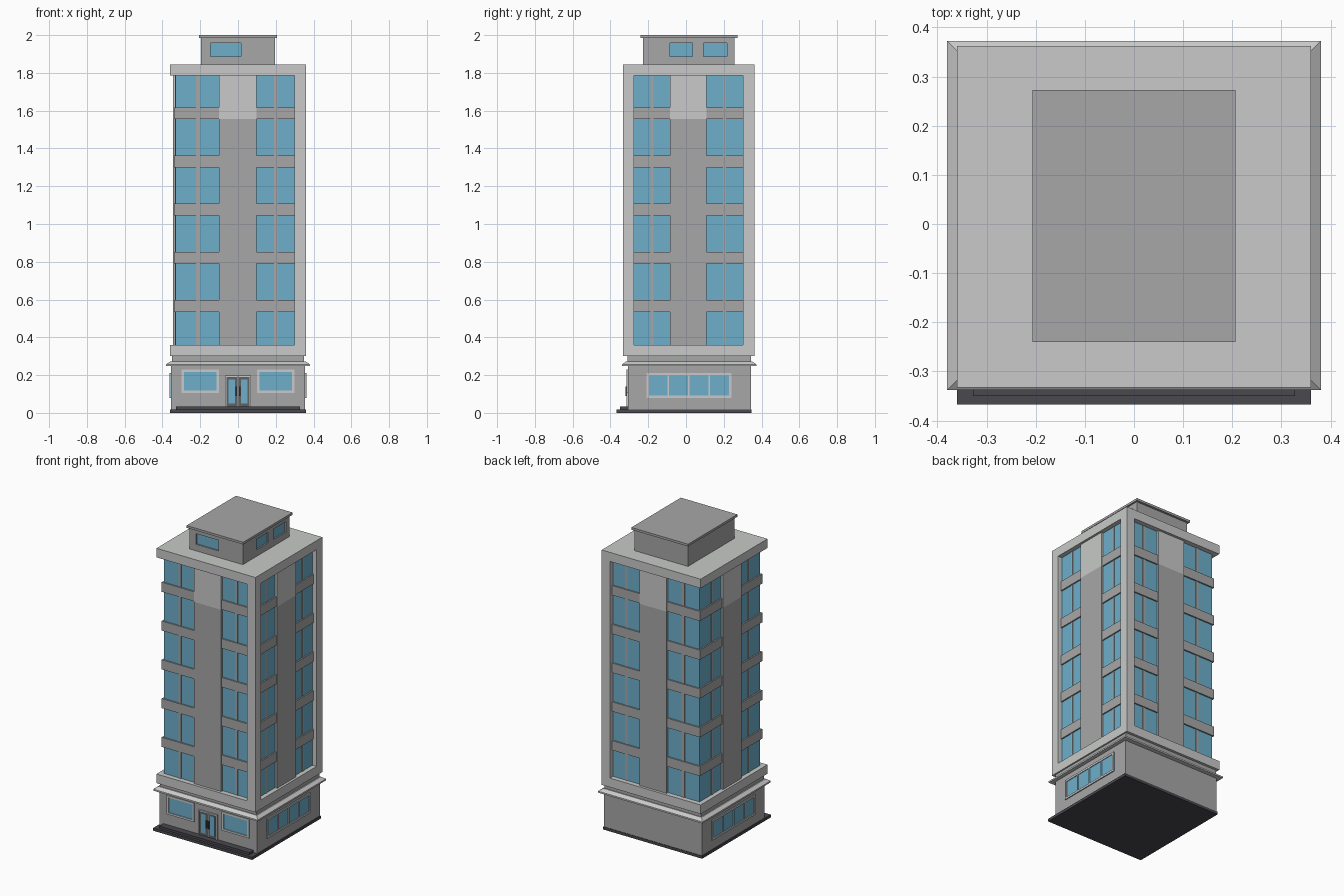
import bpy

cube = bpy.data.objects.get("Cube")
if cube:
    bpy.data.objects.remove(cube, do_unlink=True)


def material(name, r, g, b):
    m = bpy.data.materials.new(name)
    m.use_nodes = True
    m.diffuse_color = (r, g, b, 1)
    m.node_tree.nodes["Principled BSDF"].inputs["Base Color"].default_value = (r, g, b, 1)
    return m


LIGHT = material("light_concrete", 0.58, 0.59, 0.58)
GREY = material("grey_concrete", 0.38, 0.39, 0.38)
GLASS = material("blue_glass", 0.155, 0.43, 0.60)
DARK = material("dark_stone", 0.065, 0.065, 0.078)
METAL = material("door_metal", 0.12, 0.12, 0.13)


def box(name, x, y, z, mat, taper=0):
    """Box from (min, max) ranges; taper pulls the top edge inwards."""
    corners = []
    for k in (0, 1):
        t = taper * k
        x0, x1, y0, y1 = x[0] + t, x[1] - t, y[0] + t, y[1] - t
        corners += [(x0, y0, z[k]), (x1, y0, z[k]), (x1, y1, z[k]), (x0, y1, z[k])]
    sides = [(i, (i + 1) % 4, (i + 1) % 4 + 4, i + 4) for i in range(4)]
    mesh = bpy.data.meshes.new(name)
    mesh.from_pydata(corners, [], [(3, 2, 1, 0), (4, 5, 6, 7)] + sides)
    mesh.materials.append(mat)
    obj = bpy.data.objects.new(name, mesh)
    bpy.context.collection.objects.link(obj)
    return obj


def wall_box(name, side, wall, u, z, out, mat, back=0.004):
    """Box on a wall: side 'front' runs along x, 'left'/'right' along y."""
    if side == "front":
        return box(name, u, (wall - out, wall + back), z, mat)
    s = 1 if side == "left" else -1
    return box(name, sorted((s * (wall - back), s * (wall + out))), u, z, mat)


def framed_window(name, side, wall, u, z, panes=1):
    """Glass plate with a raised light frame and upright bars."""
    f = 0.013
    wall_box(name + "_glass", side, wall, u, z, 0.002, GLASS)
    for part, zz in (("sill", (z[0], z[0] + f)), ("head", (z[1] - f, z[1]))):
        wall_box(f"{name}_{part}", side, wall, u, zz, 0.007, LIGHT)
    step = (u[1] - u[0] - f) / panes
    for i in range(panes + 1):
        w = f if i in (0, panes) else f * 0.6
        c = u[0] + f / 2 + i * step
        wall_box(f"{name}_bar_{i}", side, wall, (c - w / 2, c + w / 2),
                 (z[0] + f, z[1] - f), 0.007, LIGHT)


# Plinth, entrance step and ground floor
box("plinth", (-0.36, 0.36), (-0.367, 0.346), (0, 0.018), DARK)
box("entrance_step", (-0.328, 0.328), (-0.35, -0.30), (0.018, 0.033), DARK)
box("ground_floor", (-0.355, 0.355), (-0.307, 0.343), (0.018, 0.25), GREY)
for s, u in (("right", (-0.30, -0.10)), ("left", (0.10, 0.30))):
    framed_window(f"shop_window_{s}", "front", -0.307, u, (0.105, 0.23))
for s in ("left", "right"):
    framed_window(f"side_window_{s}", s, 0.355, (-0.21, 0.24), (0.08, 0.212), 4)

# Double door
for s in (-1, 1):
    span = lambda a, b: sorted((s * a, s * b))
    side = "left" if s > 0 else "right"
    wall_box(f"door_frame_{side}", "front", -0.307, span(0.061, 0.068), (0.033, 0.197), 0.009, LIGHT)
    wall_box(f"door_leaf_{side}", "front", -0.307, span(0.002, 0.061), (0.033, 0.19), 0.004, METAL)
    wall_box(f"door_glass_{side}", "front", -0.307, span(0.017, 0.049), (0.05, 0.178), 0.006, GLASS)
    wall_box(f"door_handle_{side}", "front", -0.307, span(0.006, 0.012), (0.09, 0.14), 0.014, DARK)
wall_box("door_frame_top", "front", -0.307, (-0.061, 0.061), (0.19, 0.197), 0.009, LIGHT)

# Sloped ledge and neck between ground floor and tower
box("ledge_rim", (-0.38, 0.38), (-0.338, 0.372), (0.247, 0.257), LIGHT)
box("ledge_slope", (-0.38, 0.38), (-0.338, 0.372), (0.257, 0.273), LIGHT, 0.022)
box("neck", (-0.35, 0.35), (-0.31, 0.345), (0.27, 0.302), GREY)

# Tower frame: slabs and the two corner columns
LOW, HIGH = 0.36, 1.785
for name, z in (("lower_slab", (0.30, LOW)), ("roof_slab", (HIGH, 1.845))):
    box(name, (-0.36, 0.36), (-0.333, 0.362), z, LIGHT)
box("front_column", (0.30, 0.36), (-0.333, -0.275), (LOW, HIGH), LIGHT)
box("back_column", (0.30, 0.36), (0.302, 0.362), (LOW, HIGH), LIGHT)

# Glazed core with floor bands and mullions
box("glass_core", (-0.33, 0.33), (-0.30, 0.33), (LOW, HIGH), GLASS)
for i in range(5):
    z = 0.535 + i * 0.255
    box(f"floor_band_{i + 1}", (-0.339, 0.339), (-0.309, 0.339), (z, z + 0.063), GREY)
for i, x in enumerate((-0.212, 0.2)):
    box(f"mullion_x_{i}", (x - 0.01, x + 0.01), (-0.303, 0.333), (LOW, HIGH), GREY)
for i, y in enumerate((-0.18, 0.204)):
    box(f"mullion_y_{i}", (-0.333, 0.333), (y - 0.008, y + 0.008), (LOW, HIGH), GREY)

# Central piers on all four sides, light at the top
for name, z, mat in (("pier", (LOW, 1.555), GREY), ("pier_top", (1.555, HIGH), LIGHT)):
    box(name + "_front_back", (-0.10, 0.098), (-0.315, 0.345), z, mat)
    box(name + "_sides", (-0.345, 0.345), (-0.085, 0.108), z, mat)

# Penthouse with recessed windows
house = box("penthouse", (-0.195, 0.195), (-0.228, 0.258), (1.845, 1.987), GREY)
box("penthouse_roof", (-0.206, 0.206), (-0.24, 0.273), (1.985, 2.0), GREY)
for i, (side, wall, u) in enumerate((("front", -0.228, (-0.145, 0.016)),
                                     ("left", 0.195, (-0.085, 0.035)),
                                     ("left", 0.195, (0.093, 0.218)))):
    z = (1.888, 1.958)
    cutter = wall_box(f"window_cutter_{i}", side, wall, u, z, 0.02, GREY, 0.012)
    cutter.hide_render = True
    cutter.display_type = "WIRE"
    cut = house.modifiers.new(f"window_cut_{i}", "BOOLEAN")
    cut.operation, cut.solver, cut.object = "DIFFERENCE", "EXACT", cutter
    wall_box(f"penthouse_glass_{i}", side, wall, u, z, -0.009, GLASS, 0.016)
